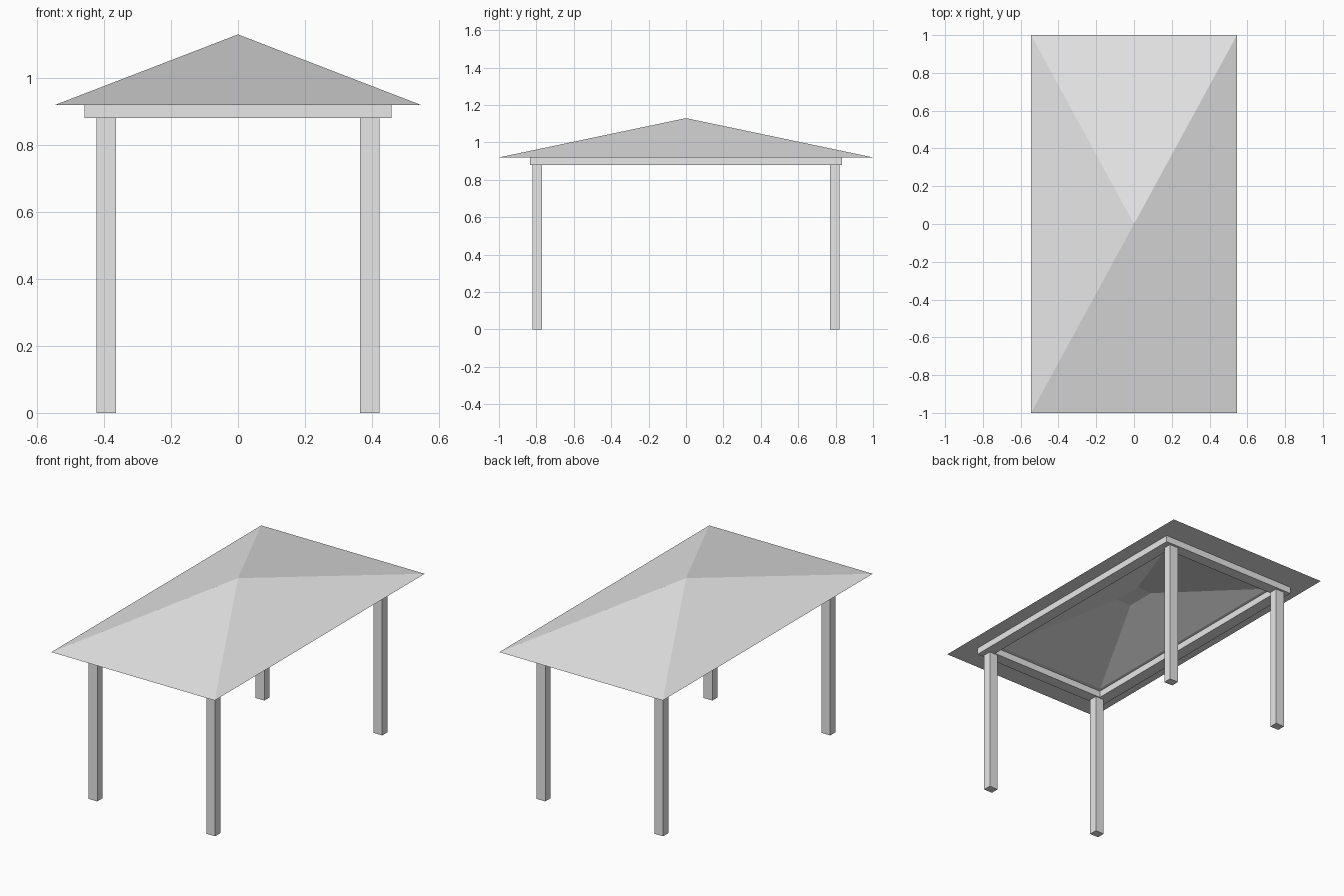
import bpy
import bmesh

if "Cube" in bpy.data.objects:
    bpy.data.objects.remove(bpy.data.objects["Cube"], do_unlink=True)

GREY = bpy.data.materials.new("light_grey")
GREY.use_nodes = True
GREY.diffuse_color = (0.8, 0.8, 0.8, 1)
GREY.node_tree.nodes["Principled BSDF"].inputs["Base Color"].default_value = (0.8, 0.8, 0.8, 1)

EAVE_Z = 0.92
BEAM_Z = 0.88
PEAK_Z = 1.13


def finish(name, bm):
    bmesh.ops.recalc_face_normals(bm, faces=bm.faces[:])
    mesh = bpy.data.meshes.new(name)
    bm.to_mesh(mesh)
    bm.free()
    mesh.materials.append(GREY)
    obj = bpy.data.objects.new(name, mesh)
    bpy.context.collection.objects.link(obj)
    return obj


def ring(bm, half_x, half_y, z):
    """Four corners of a centred rectangle."""
    return [bm.verts.new((sx * half_x, sy * half_y, z))
            for sx, sy in ((-1, -1), (1, -1), (1, 1), (-1, 1))]


def bridge(bm, a, b):
    """Four side faces between two rectangles."""
    for i in range(4):
        j = (i + 1) % 4
        bm.faces.new((a[i], a[j], b[j], b[i]))


# Roof: pyramid with a flat eave and a hollow underside
bm = bmesh.new()
eave = ring(bm, 0.545, 1.0, EAVE_Z)
opening = ring(bm, 0.37, 0.74, EAVE_Z)
ceiling = ring(bm, 0.05, 0.09, 1.06)
peak = bm.verts.new((0, 0, PEAK_Z))
for i in range(4):
    bm.faces.new((eave[i], eave[(i + 1) % 4], peak))
bridge(bm, eave, opening)
bridge(bm, opening, ceiling)
bm.faces.new(ceiling)
finish("roof", bm)

# Beam frame: rectangular ring under the eave
bm = bmesh.new()
loops = [ring(bm, 0.458, 0.835, BEAM_Z), ring(bm, 0.458, 0.835, EAVE_Z),
         ring(bm, 0.388, 0.765, EAVE_Z), ring(bm, 0.388, 0.765, BEAM_Z)]
for k in range(4):
    bridge(bm, loops[k], loops[(k + 1) % 4])
finish("beam_frame", bm)

# Posts: one square post under each corner of the frame
for x_name, sx in (("right", -1), ("left", 1)):
    for y_name, sy in (("front", -1), ("back", 1)):
        bm = bmesh.new()
        foot = ring(bm, 0.029, 0.025, 0)
        head = ring(bm, 0.029, 0.025, BEAM_Z)
        bridge(bm, foot, head)
        bm.faces.new(foot)
        bm.faces.new(head)
        post = finish(f"{y_name}_{x_name}_post", bm)
        post.location = (sx * 0.393, sy * 0.796, 0)
